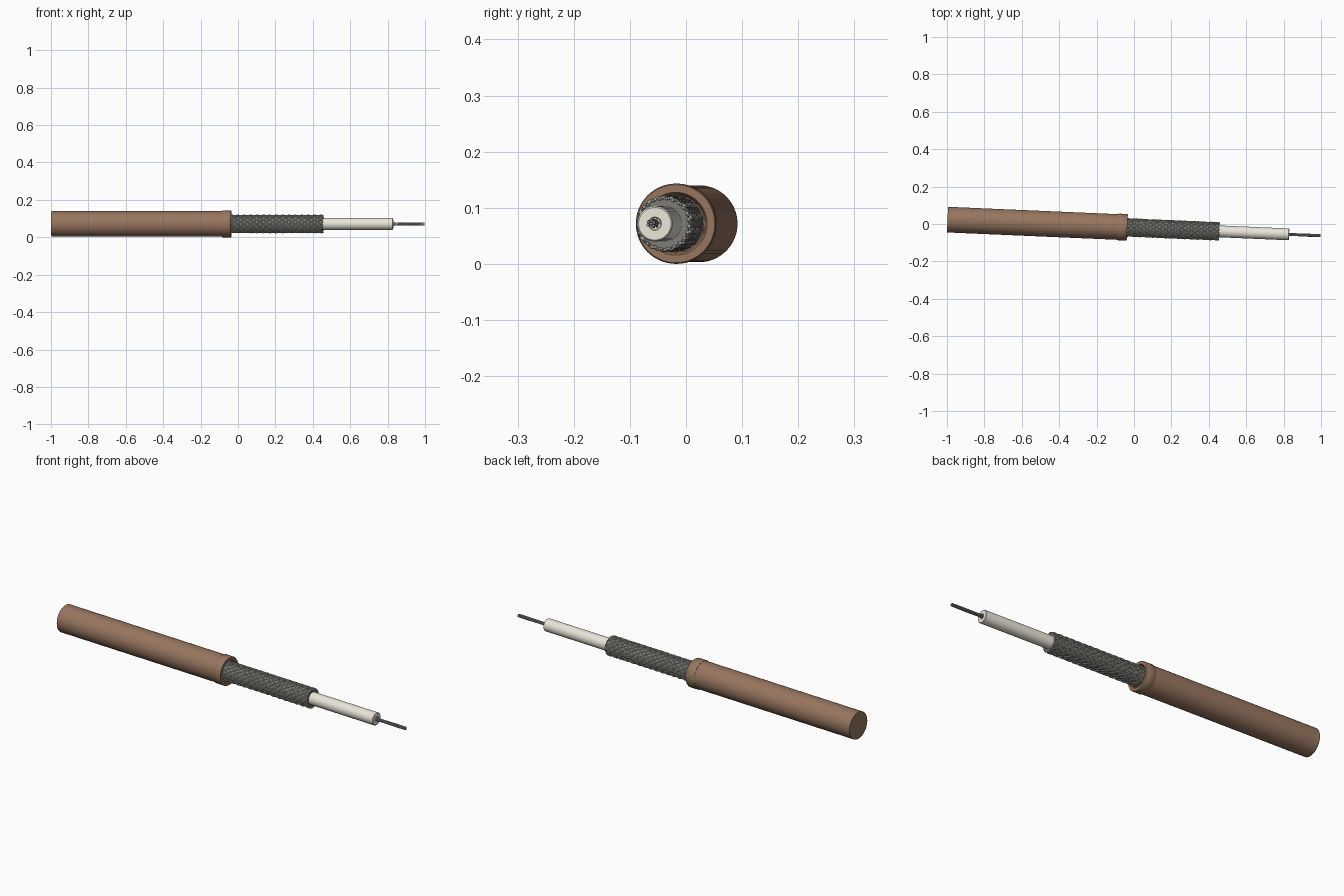
import bpy, bmesh, math
from mathutils import Matrix, Vector

if "Cube" in bpy.data.objects:
    bpy.data.objects.remove(bpy.data.objects["Cube"])

# Cable axis: local x runs along the cable, slightly turned about z
PLACE = Matrix.Translation((0, -0.0197, 0.0715)) @ Matrix.Rotation(-0.0432, 4, 'Z')


def material(name, rgb):
    m = bpy.data.materials.new(name)
    m.diffuse_color = (*rgb, 1)
    m.use_nodes = True
    m.node_tree.nodes["Principled BSDF"].inputs["Base Color"].default_value = m.diffuse_color
    return m


BROWN = material("brown_rubber", (0.31, 0.18, 0.115))
WHITE = material("cream_plastic", (0.82, 0.79, 0.70))
BRAID = material("braid_metal", (0.42, 0.43, 0.39))
DARK = material("braid_shadow", (0.20, 0.205, 0.18))
WIRE = material("wire_metal", (0.30, 0.30, 0.30))


def lathe(name, profile, mat, sides=64):
    """Revolve (x, radius) points about the cable axis."""
    bm = bmesh.new()
    vs = [bm.verts.new((x, 0, r)) for x, r in profile]
    es = [bm.edges.new(p) for p in zip(vs, vs[1:])]
    bmesh.ops.spin(bm, geom=vs + es, cent=(0, 0, 0), axis=(1, 0, 0),
                   angle=2 * math.pi, steps=sides)
    bmesh.ops.remove_doubles(bm, verts=bm.verts, dist=1e-5)
    bmesh.ops.recalc_face_normals(bm, faces=bm.faces)
    me = bpy.data.meshes.new(name)
    bm.to_mesh(me)
    bm.free()
    me.materials.append(mat)
    ob = bpy.data.objects.new(name, me)
    ob.matrix_world = PLACE
    bpy.context.collection.objects.link(ob)
    bpy.ops.object.select_all(action='DESELECT')
    ob.select_set(True)
    bpy.context.view_layer.objects.active = ob
    bpy.ops.object.shade_smooth_by_angle(angle=math.radians(35))
    return ob


def strands(name, paths, radius, mat):
    """Round wires following lists of points."""
    cu = bpy.data.curves.new(name, 'CURVE')
    cu.dimensions = '3D'
    cu.bevel_depth = radius
    cu.bevel_resolution = 1
    cu.use_fill_caps = True
    for pts in paths:
        sp = cu.splines.new('POLY')
        sp.points.add(len(pts) - 1)
        for p, co in zip(sp.points, pts):
            p.co = (*co, 1)
        sp.use_smooth = True
    cu.materials.append(mat)
    ob = bpy.data.objects.new(name, cu)
    ob.matrix_world = PLACE
    bpy.context.collection.objects.link(ob)
    return ob


def around(x, r, a):
    return Vector((x, r * math.cos(a), r * math.sin(a)))


# Outer jacket and the collar at its cut end
lathe("outer_jacket", [(-0.998, 0), (-0.998, 0.0685), (-0.07, 0.0685), (-0.07, 0)], BROWN)
lathe("jacket_collar", [(-0.085, 0.066), (-0.085, 0.0695), (-0.082, 0.0715), (-0.039, 0.0715),
                        (-0.036, 0.0695), (-0.036, 0.056), (-0.04, 0.053), (-0.075, 0.05)], BROWN)

# Shield sleeve under the braid
lathe("shield_sleeve", [(-0.08, 0), (-0.08, 0.0445), (0.452, 0.0445), (0.452, 0.03)], DARK)

# Woven braid: two sets of helices passing over and under each other
N, K, X0, X1, STEPS = 12, 2 * math.pi / 0.41, -0.06, 0.456, 120
braid = []
for d in (1, -1):
    for i in range(N):
        path = []
        for s in range(STEPS + 1):
            x = X0 + (X1 - X0) * s / STEPS
            r = 0.0455 + d * 0.0016 * math.cos(N * K * x)
            path.append(around(x, r, d * K * x + 2 * math.pi * i / N))
        braid.append(path)
strands("woven_braid", braid, 0.0032, BRAID)

# Inner insulation with a small recess around the wires
lathe("inner_insulation", [(0.43, 0), (0.43, 0.0315), (0.827, 0.0315), (0.83, 0.029),
                           (0.83, 0.012), (0.825, 0.010), (0.825, 0)], WHITE, 48)

# Twisted conductor: one centre wire and six around it
wires = [[(0.80, 0, 0), (0.999, 0, 0)]]
for i in range(6):
    wires.append([around(0.80 + 0.199 * s / 24, 0.0056, math.pi * i / 3 + 0.06 * s)
                  for s in range(25)])
strands("conductor_wires", wires, 0.0028, WIRE)
